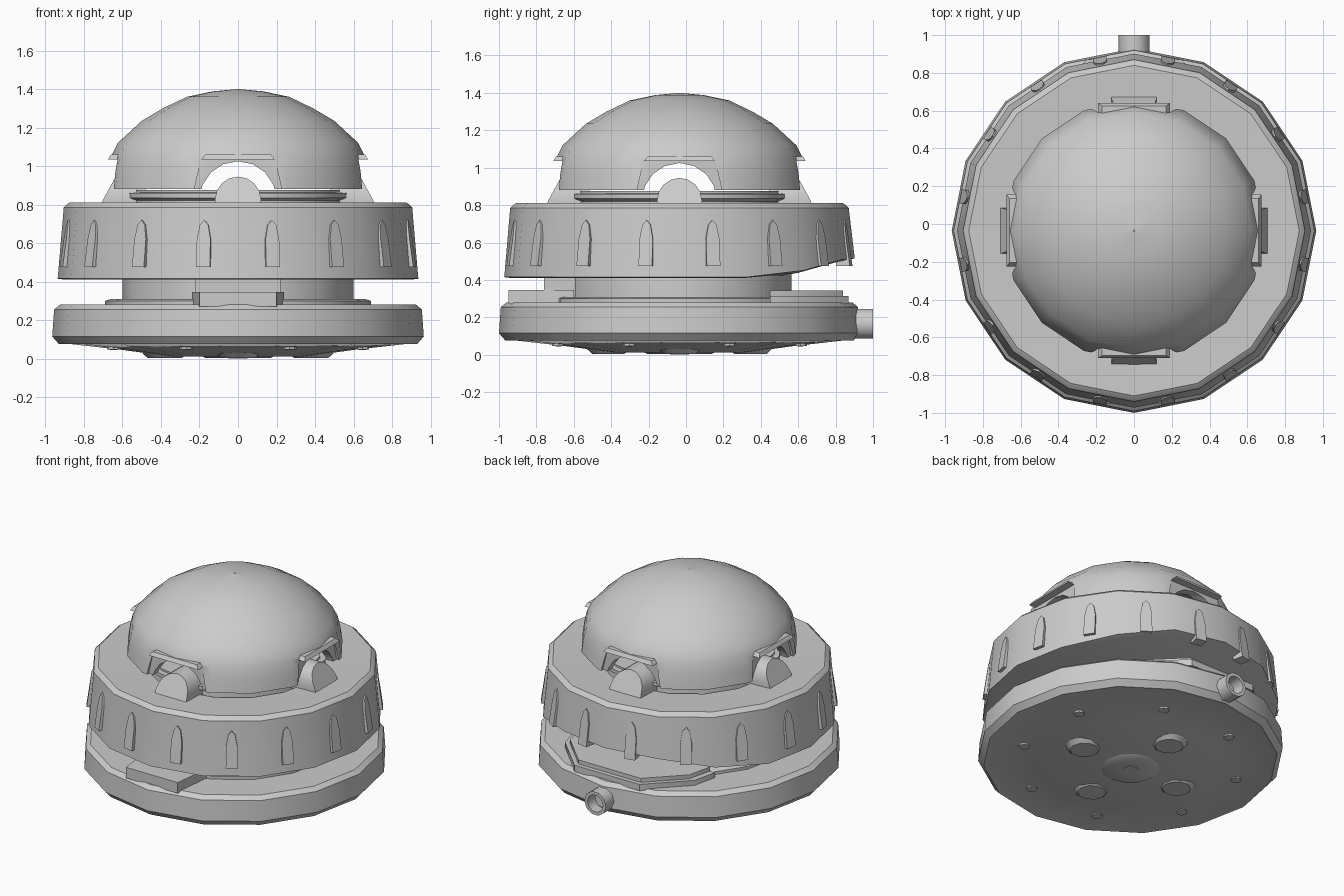
import bpy, bmesh, math
from math import sin, cos, pi, radians
from mathutils import Matrix, Vector

if "Cube" in bpy.data.objects:
    bpy.data.objects.remove(bpy.data.objects["Cube"])

CY = -0.035   # the round body sits slightly forward of the hose
grey = bpy.data.materials.new("plain_grey")
grey.use_nodes = True
grey.diffuse_color = (0.6, 0.6, 0.6, 1)
grey.node_tree.nodes["Principled BSDF"].inputs["Base Color"].default_value = (0.6, 0.6, 0.6, 1)


def finish(name, bm, angle=35):
    bmesh.ops.recalc_face_normals(bm, faces=bm.faces)
    mesh = bpy.data.meshes.new(name)
    bm.to_mesh(mesh)
    bm.free()
    ob = bpy.data.objects.new(name, mesh)
    bpy.context.collection.objects.link(ob)
    mesh.materials.append(grey)
    smooth(ob, angle)
    return ob


def smooth(ob, angle):
    bpy.ops.object.select_all(action='DESELECT')
    ob.select_set(True)
    bpy.context.view_layer.objects.active = ob
    bpy.ops.object.shade_smooth_by_angle(angle=radians(angle))


def lathe(name, profile, sides=16, centre=(0, CY), closed=False, shape=None, angle=35):
    """Revolve (radius, height) points; open ends are capped."""
    bm = bmesh.new()
    rings = [[bm.verts.new((centre[0] + r * cos(2 * pi * i / sides),
                            centre[1] + r * sin(2 * pi * i / sides), z))
              for i in range(sides)] for r, z in profile]
    pairs = list(zip(rings, rings[1:]))
    if closed:
        pairs.append((rings[-1], rings[0]))
    else:
        bm.faces.new(rings[0])
        bm.faces.new(rings[-1])
    for a, b in pairs:
        for i in range(sides):
            j = (i + 1) % sides
            bm.faces.new((a[i], a[j], b[j], b[i]))
    if shape:
        for v in bm.verts:
            shape(v.co)
    return finish(name, bm, angle)


def prism(name, outline, inner, outer, turn=0):
    """Sideways (x, z) outline pushed radially; inner and outer give radius by height."""
    bm = bmesh.new()
    spin = Matrix.Translation((0, CY, 0)) @ Matrix.Rotation(turn, 4, 'Z')
    a, b = [[bm.verts.new(spin @ Vector((x, -f(z), z))) for x, z in outline]
            for f in (inner, outer)]
    bm.faces.new(a)
    bm.faces.new(b)
    for i in range(len(a)):
        j = (i + 1) % len(a)
        bm.faces.new((a[i], a[j], b[j], b[i]))
    return finish(name, bm)


def plate(name, outline, z0, z1):
    bm = bmesh.new()
    face = bm.faces.new([bm.verts.new((x, y, z0)) for x, y in outline])
    up = bmesh.ops.extrude_face_region(bm, geom=[face])["geom"]
    for v in up:
        if isinstance(v, bmesh.types.BMVert):
            v.co.z = z1
    return finish(name, bm)


def arch(half, low, high, steps=8):
    """Straight sides with a half-round top."""
    top = [(half * cos(pi * i / steps), high - half + half * sin(pi * i / steps))
           for i in range(steps + 1)]
    return [(half, low)] + top + [(-half, low)]


# Base disc with shallow convex underside
lathe("base", [(0.36, 0.012), (0.6, 0.045), (0.91, 0.08), (0.93, 0.075), (0.965, 0.115),
               (0.955, 0.255), (0.925, 0.28), (0.5, 0.28)], angle=25)
lathe("base_step", [(0.69, 0.27), (0.69, 0.3), (0.66, 0.31), (0.5, 0.31)])

# Centre drum between base and dome
lathe("drum", [(0.6, 0.28), (0.6, 0.5), (0.55, 0.78), (0.55, 0.875), (0.3, 0.875)])
lathe("drum_flange", [(0.5, 0.8), (0.585, 0.835), (0.585, 0.86), (0.5, 0.865)])


# Collar ring, its lower edge lifted at the back
def lift_back(co):
    if co.z < 0.5 and co.y > 0.5:
        co.z += min(0.1, (co.y - 0.5) * 0.28)


lathe("collar", [(0.58, 0.42), (0.9, 0.41), (0.937, 0.415), (0.935, 0.435), (0.905, 0.785),
                 (0.89, 0.8), (0.875, 0.81), (0.58, 0.80)], closed=True, shape=lift_back, angle=30)

# Raised bullet ribs around the collar
rib = [(-0.037, 0.475), (0.037, 0.475), (0.036, 0.62), (0.022, 0.695),
       (0, 0.72), (-0.022, 0.695), (-0.036, 0.62)]
for k in range(16):
    prism("collar_rib", rib, lambda z: 0.86,
          lambda z: 0.936 - 0.14 * (z - 0.475), 2 * pi * (k + 0.5) / 16)

# Dome shell with four notches
dome = lathe("dome", [(0.61, 0.88), (0.69, 0.88), (0.678, 0.97), (0.66, 1.05), (0.625, 1.12),
                      (0.5, 1.235), (0.39, 1.3), (0.265, 1.36), (0.13, 1.388), (0.004, 1.4),
                      (0.004, 1.32), (0.24, 1.28), (0.44, 1.18), (0.56, 1.06)], closed=True)
cutters = []
for k in range(4):
    t = k * pi / 2
    cutters.append(prism("notch_cutter", [(-0.23, 0.85), (0.23, 0.85), (0.225, 0.89),
                                          (0.19, 1.04), (-0.19, 1.04), (-0.225, 0.89)],
                         lambda z: 0.625, lambda z: 0.9, t))
    cutters.append(prism("arch_cutter", arch(0.2, 0.84, 1.025), lambda z: 0.4, lambda z: 0.7, t))
for c in cutters:
    mod = dome.modifiers.new("cut", 'BOOLEAN')
    mod.operation = 'DIFFERENCE'
    mod.object = c
    mod.solver = 'EXACT'
    bpy.context.view_layer.objects.active = dome
    bpy.ops.object.modifier_apply(modifier=mod.name)
for c in cutters:
    bpy.data.objects.remove(c)
smooth(dome, 35)

# Rounded posts and notch lips on the four sides
for k in range(4):
    t = k * pi / 2
    prism("post", arch(0.12, 0.78, 0.945), lambda z: 0.48,
          lambda z: 0.715 - 0.55 * max(0, z - 0.8), t)
    prism("notch_lip", [(-0.19, 1.035), (0.19, 1.035), (0.17, 1.06), (-0.17, 1.06)],
          lambda z: 0.6, lambda z: 0.675 - 0.6 * (z - 1.035), t)

# Front block and shelf, back hatch plates
plate("front_block", [(-0.22, -0.76), (0.22, -0.76), (0.22, -0.5), (-0.22, -0.5)], 0.28, 0.41)
plate("front_shelf", [(-0.2, -0.95), (0.2, -0.95), (0.24, -0.6), (-0.24, -0.6)], 0.27, 0.345)
plate("back_hatch_base", [(-0.54, 0.45), (0.54, 0.45), (0.5, 0.62), (0.25, 0.87),
                          (-0.25, 0.87), (-0.5, 0.62)], 0.27, 0.315)
plate("back_hatch", [(-0.5, 0.45), (0.5, 0.45), (0.46, 0.62), (0.24, 0.84),
                     (-0.24, 0.84), (-0.46, 0.62)], 0.315, 0.343)

# Hollow hose stub at the back
hose = lathe("hose_stub", [(0.083, 0.8), (0.083, 1.0), (0.06, 1.0), (0.06, 0.86), (0.004, 0.86),
                           (0.004, 0.8)], sides=10, centre=(0, 0), closed=True, angle=40)
hose.data.transform(Matrix.Translation((0, 0, 0.165)) @ Matrix.Rotation(-pi / 2, 4, 'X'))

# Underside hub, lobes and rivets
lathe("hub", [(0.2, 0.02), (0.17, 0.003), (0.05, 0.003)], sides=12)
lathe("hub_bolt", [(0.05, 0.02), (0.05, 0.0), (0.02, 0.0)], sides=8)
for k in range(4):
    a = k * pi / 2
    spot = (0.38 * cos(a), CY + 0.38 * sin(a))
    lathe("hub_lobe", [(0.12, 0.03), (0.09, 0.004), (0.04, 0.004)], sides=10, centre=spot)
for k in range(8):
    a = (k + 0.5) * pi / 4
    spot = (0.7 * cos(a), CY + 0.7 * sin(a))
    lathe("rivet", [(0.035, 0.08), (0.035, 0.047), (0.01, 0.045)], sides=8, centre=spot)
